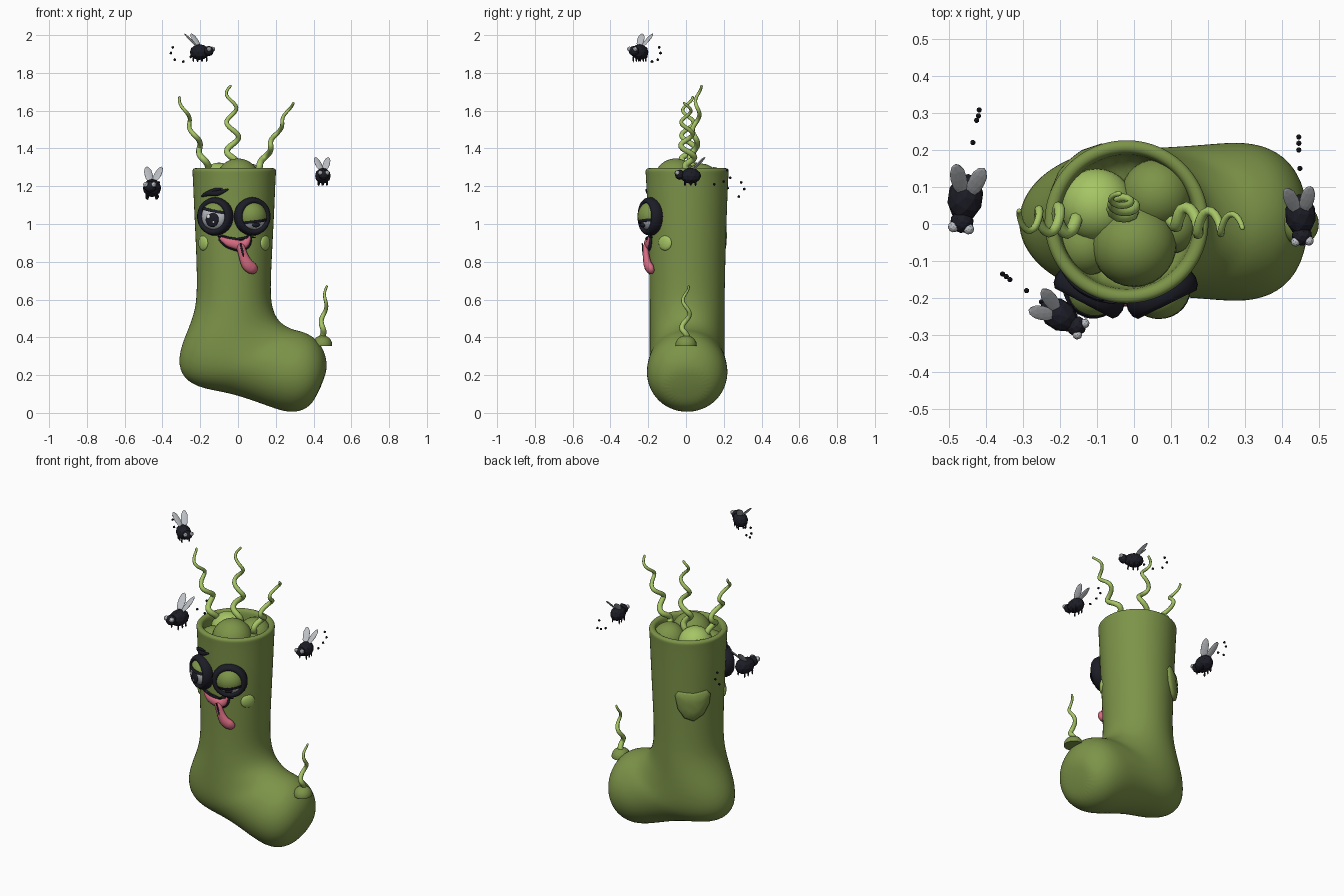
import bpy, bmesh, math
from mathutils import Vector, Matrix

if "Cube" in bpy.data.objects:
    bpy.data.objects.remove(bpy.data.objects["Cube"])


def mat(name, r, g, b):
    m = bpy.data.materials.new(name)
    m.diffuse_color = (r, g, b, 1)
    m.use_nodes = True
    m.node_tree.nodes["Principled BSDF"].inputs["Base Color"].default_value = m.diffuse_color
    return m


GREEN = mat("moss_green", .205, .295, .066)
LIGHT = mat("light_green", .38, .56, .13)
PINK = mat("tongue_pink", .68, .15, .22)
BLACK = mat("ink_black", .012, .012, .02)
GREY = mat("pale_grey", .50, .52, .55)
WHITE = mat("white", .85, .85, .87)


def finish(name, bm, m, smooth=True):
    bmesh.ops.recalc_face_normals(bm, faces=bm.faces)
    for f in bm.faces:
        f.smooth = smooth
    me = bpy.data.meshes.new(name)
    bm.to_mesh(me)
    bm.free()
    me.materials.append(m)
    ob = bpy.data.objects.new(name, me)
    bpy.context.collection.objects.link(ob)
    return ob


def loft(name, rings, m):
    bm = bmesh.new()
    loops = [[bm.verts.new(p) for p in r] for r in rings]
    n = len(loops[0])
    for a, b in zip(loops, loops[1:]):
        for i in range(n):
            bm.faces.new((a[i], a[(i + 1) % n], b[(i + 1) % n], b[i]))
    bm.faces.new(loops[0])
    bm.faces.new(loops[-1][::-1])
    return finish(name, bm, m)


def tube(name, pts, radii, m, n=10, flat=1.0):
    """Round-ended tube along a path; flat squashes it along y."""
    pts = [Vector(p) for p in pts]
    rings = []
    for i, p in enumerate(pts):
        t = (pts[min(i + 1, len(pts) - 1)] - pts[max(i - 1, 0)]).normalized()
        s = t.cross(Vector((0, 1, 0))).normalized()
        u = s.cross(t)
        rad = radii[i]
        steps = [(0, 1)]
        if i == 0:
            steps = [(-.95, .3), (-.7, .7), (0, 1)]
        elif i == len(pts) - 1:
            steps = [(0, 1), (.7, .7), (.95, .3)]
        for d, k in steps:
            rings.append([p + t * d * rad + (s * math.cos(q) + u * flat * math.sin(q)) * rad * k
                          for q in (2 * math.pi * j / n for j in range(n))])
    return loft(name, rings, m)


def ball(name, loc, scale, m, rot=None, sub=None, cuts=()):
    """Ellipsoid, optionally low-poly or trimmed by planes (point, removed side)."""
    bm = bmesh.new()
    if sub:
        bmesh.ops.create_icosphere(bm, subdivisions=sub, radius=1)
    else:
        bmesh.ops.create_uvsphere(bm, u_segments=28, v_segments=16, radius=1)
    bmesh.ops.scale(bm, vec=scale, verts=bm.verts)
    for co, no in cuts:
        r = bmesh.ops.bisect_plane(bm, geom=bm.verts[:] + bm.edges[:] + bm.faces[:],
                                   plane_co=co, plane_no=no, clear_outer=True)
        edges = [e for e in r["geom_cut"] if isinstance(e, bmesh.types.BMEdge)]
        bmesh.ops.edgeloop_fill(bm, edges=edges)
    mx = Matrix.Translation(loc) @ (rot or Matrix()).to_4x4()
    bmesh.ops.transform(bm, matrix=mx, verts=bm.verts)
    ob = finish(name, bm, m, not sub)
    if cuts:
        for f in ob.data.polygons:
            f.use_smooth = len(f.vertices) <= 4
    return ob


# Sock body: each ring spans a left and a right outline point, with a y half-depth
SPANS = [(-.20, 1.14, .16, 1.14, .18), (-.20, 1.27, .16, 1.27, .18), (-.21, 1.295, .17, 1.295, .19),
         (-.235, 1.297, .195, 1.297, .213), (-.245, 1.283, .205, 1.283, .224),
         (-.241, 1.265, .201, 1.265, .22), (-.235, 1.1, .195, 1.1, .213), (-.222, .85, .182, .85, .205),
         (-.217, .64, .172, .65, .20), (-.23, .53, .18, .56, .20), (-.275, .42, .21, .49, .20),
         (-.318, .31, .26, .455, .20), (-.31, .20, .30, .44, .20), (-.22, .132, .325, .435, .20),
         (-.07, .11, .35, .428, .205), (.06, .072, .385, .412, .212), (.17, .03, .42, .385, .218),
         (.27, -.002, .455, .335, .20), (.35, .012, .472, .27, .155), (.405, .06, .468, .205, .095)]
rings = []
for x0, z0, x1, z1, ry in SPANS:
    c, h = Vector(((x0 + x1) / 2, .006, (z0 + z1) / 2)), Vector(((x1 - x0) / 2, 0, (z1 - z0) / 2))
    rings.append([c + h * math.cos(a) + Vector((0, ry * math.sin(a), 0))
                  for a in (2 * math.pi * i / 28 for i in range(28))])
sock = loft("sock_body", rings, GREEN)
sock.modifiers.new("smooth", "SUBSURF").levels = 2
sock.modifiers[0].render_levels = 2

# Lumps filling the opening
for name, loc, r, m in [("lump_light", (-.1, .05, 1.225), .10, LIGHT), ("lump_back", (.06, .08, 1.225), .095, GREEN),
                        ("lump_front", (.0, -.055, 1.232), .115, GREEN), ("lump_left", (-.13, -.06, 1.19), .08, GREEN),
                        ("lump_right", (.1, -.01, 1.2), .07, GREEN)]:
    ball(name, loc, (r, r, r), m)


# Wavy stink tendrils
def tendril(name, a, b, r0, r1, amp_x, amp_y, turns, phase=0):
    a, b = Vector(a), Vector(b)
    pts, radii = [], []
    for i in range(41):
        t = i / 40
        w = 2 * math.pi * turns * t + phase
        k = min(1, t * 5) * (1 - .4 * t)
        pts.append(a.lerp(b, t) + Vector((amp_x * math.sin(w), amp_y * math.cos(w), 0)) * k)
        radii.append(r0 + (r1 - r0) * t)
    return tube(name, pts, radii, LIGHT, 8)


tendril("tendril_left", (-.15, .01, 1.27), (-.31, .01, 1.67), .019, .007, .016, .042, 3)
tendril("tendril_middle", (-.02, .03, 1.27), (-.04, .07, 1.73), .019, .007, .038, .02, 3)
tendril("tendril_right", (.10, .01, 1.27), (.285, 0, 1.64), .019, .007, .014, .04, 3, 2)
tendril("tendril_toe", (.44, 0, .38), (.47, 0, .67), .017, .006, .012, .024, 2)
ball("toe_bump", (.447, 0, .36), (.052, .056, .05), GREEN, cuts=[((0, 0, -.005), (0, 0, -1))])


# Position on the front of the leg
def radius(z):
    return .203 + (z - .85) * .03


def on_leg(x, z, off=0.0):
    r = radius(z)
    return Vector((x, .006 - math.sqrt(r * r - (x + .02) ** 2) - off, z))


# Cheek spots
for side in (-1, 1):
    a = side * math.radians(55)
    ball("cheek_spot", (-.02 + .2 * math.sin(a), .006 - .203 * math.cos(a), .9), (.041, .014, .04), LIGHT,
         Matrix.Rotation(a, 3, 'Z'))

# Shield shaped patch on the back, bent round the leg
prof = [(-.10, .06), (-.085, .085), (.0, .075), (.075, .085), (.098, .06),
        (.09, .0), (.055, -.06), (0, -.095), (-.05, -.075), (-.085, -.02)]
patch = []
for k, r in [(1, .19), (1, .214), (.88, .222), (.4, .228)]:
    ring = []
    for u, v in prof:
        a = math.radians(133) + u * k / .2
        ring.append((-.02 + r * math.cos(a), .006 + r * math.sin(a), .895 + v * k))
    patch.append(ring)
loft("heel_patch", patch, GREEN)


# Eyes: ring, ball, lid and lash, turned to face out of the leg
def eye(side, x, lid_z, tilt, z=1.04):
    c = on_leg(x, z)
    rot = Matrix.Rotation(math.asin((x + .02) / radius(z)), 3, 'Z')
    put = lambda p: c + rot @ Vector(p)
    loops = []
    for i in range(32):
        a = 2 * math.pi * i / 32
        d = Vector((math.cos(a), 0, math.sin(a)))
        loops.append([put(d * (.082 + .020 * math.cos(b)) + Vector((0, -.008 - .034 * math.sin(b), 0)))
                      for b in (2 * math.pi * j / 10 for j in range(10))])
    bm = bmesh.new()
    vs = [[bm.verts.new(p) for p in l] for l in loops]
    for i in range(32):
        for j in range(10):
            k, l = (i + 1) % 32, (j + 1) % 10
            bm.faces.new((vs[i][j], vs[k][j], vs[k][l], vs[i][l]))
    finish(side + "_eye_ring", bm, BLACK)
    ball(side + "_eyeball", c, (.078, .068, .078), GREY, rot)
    up = Vector((math.sin(tilt), 0, math.cos(tilt)))
    ball(side + "_eyelid", c, (.081, .074, .081), GREEN, rot, cuts=[(up * lid_z, -up)])
    ball(side + "_lash", c, (.083, .077, .083), BLACK, rot,
         cuts=[(up * (lid_z - .011), -up), (up * (lid_z + .004), up)])
    return put, rot


put, rot = eye("left", -.117, .036, .2)
ball("left_pupil", put((.008, -.058, -.016)), (.038, .014, .04), BLACK, rot)
ball("left_pupil_glint", put((-.008, -.071, .0)), (.011, .005, .011), WHITE, rot)
ball("left_pupil_glint", put((.022, -.069, -.03)), (.006, .005, .006), WHITE, rot)
put, rot = eye("right", .072, -.022, -.12)
ball("right_pupil", put((.0, -.053, -.044)), (.022, .012, .014), BLACK, rot)


# Strokes lying on the face: path of (x, z, radius) triples
def stroke(name, path, m, off, flat):
    dense = []
    for (p, q) in zip(path, path[1:]):
        dense += [tuple(a + (b - a) * i / 4 for a, b in zip(p, q)) for i in range(4)]
    dense.append(path[-1])
    for _ in range(3):
        dense = [dense[0]] + [tuple((a + 2 * b + c) / 4 for a, b, c in zip(*t))
                              for t in zip(dense, dense[1:], dense[2:])] + [dense[-1]]
    return tube(name, [on_leg(x, z, off) for x, z, r in dense], [r for x, z, r in dense], m, 12, flat)


stroke("eyebrow", [(-.19, 1.148, .006), (-.155, 1.165, .016), (-.11, 1.16, .015), (-.055, 1.182, .005)], BLACK, .008, .7)
stroke("eyebrow_tuft", [(-.155, 1.165, .012), (-.12, 1.182, .010), (-.085, 1.187, .004)], BLACK, .008, .7)
LIPS = [(-.082, .922, .014), (-.05, .902, .023), (-.02, .895, .025), (.01, .885, .025), (.04, .895, .022), (.055, .925, .013)]
TONGUE = [(.015, .875, .022), (.03, .825, .025), (.05, .782, .033), (.075, .765, .032)]
stroke("mouth_outline", [(x, z, r + .009) for x, z, r in LIPS], BLACK, .0, .4)
stroke("lips", LIPS, PINK, .010, .6)
stroke("tongue", TONGUE, PINK, .020, .7)
stroke("tongue_groove", [(.014, .895, .005), (.022, .86, .006), (.03, .825, .003)], BLACK, .036, .6)
stroke("smile_line", [(-.105, .935, .003), (-.06, .928, .006), (0, .918, .006), (.05, .932, .006), (.09, .928, .003)], BLACK, .012, .8)


# Flies: built facing -y, then turned, with a trail of specks
def fly(tag, loc, turn, size, specks):
    rot = Matrix.Rotation(turn, 3, 'Z')
    put = lambda p: Vector(loc) + rot @ (Vector(p) * size)
    ball(tag + "_fly_body", put((0, .01, 0)), Vector((.042, .056, .042)) * size, BLACK, rot, 2)
    ball(tag + "_fly_head", put((0, -.048, .006)), Vector((.028, .026, .027)) * size, BLACK, rot, 2)
    for s in (-1, 1):
        ball(tag + "_fly_eye", put((s * .018, -.062, .016)), Vector((.013,) * 3) * size, GREY, rot, 2)
        d = Vector((s * .25, .68, .72)).normalized()
        wing = rot @ d.to_track_quat('Z', 'Y').to_matrix()
        ball(tag + "_fly_wing", put(Vector((s * .01, .02, .03)) + d * .046),
             Vector((.020, .005, .052)) * size, GREY, wing, 2)
        for y in (-.02, .01, .035):
            ball(tag + "_fly_leg", put((s * .022, y, -.038)), Vector((.005, .005, .016)) * size, BLACK, rot, 1)
    for p in specks:
        ball(tag + "_fly_speck", p, (.008, .008, .008), BLACK, None, 1)


fly("top", (-.195, -.25, 1.91), math.radians(57), 1.0,
    [(-.25, -.21, 1.885), (-.29, -.18, 1.86), (-.335, -.15, 1.87), (-.355, -.135, 1.905), (-.345, -.142, 1.935)])
fly("left", (-.457, .06, 1.19), math.radians(-8), 1.15,
    [(-.435, .22, 1.19), (-.425, .28, 1.145), (-.418, .308, 1.185), (-.42, .292, 1.22)])
fly("right", (.45, .015, 1.255), math.radians(4), 1.0,
    [(.448, .15, 1.21), (.445, .2, 1.225), (.445, .218, 1.285), (.445, .235, 1.245)])
